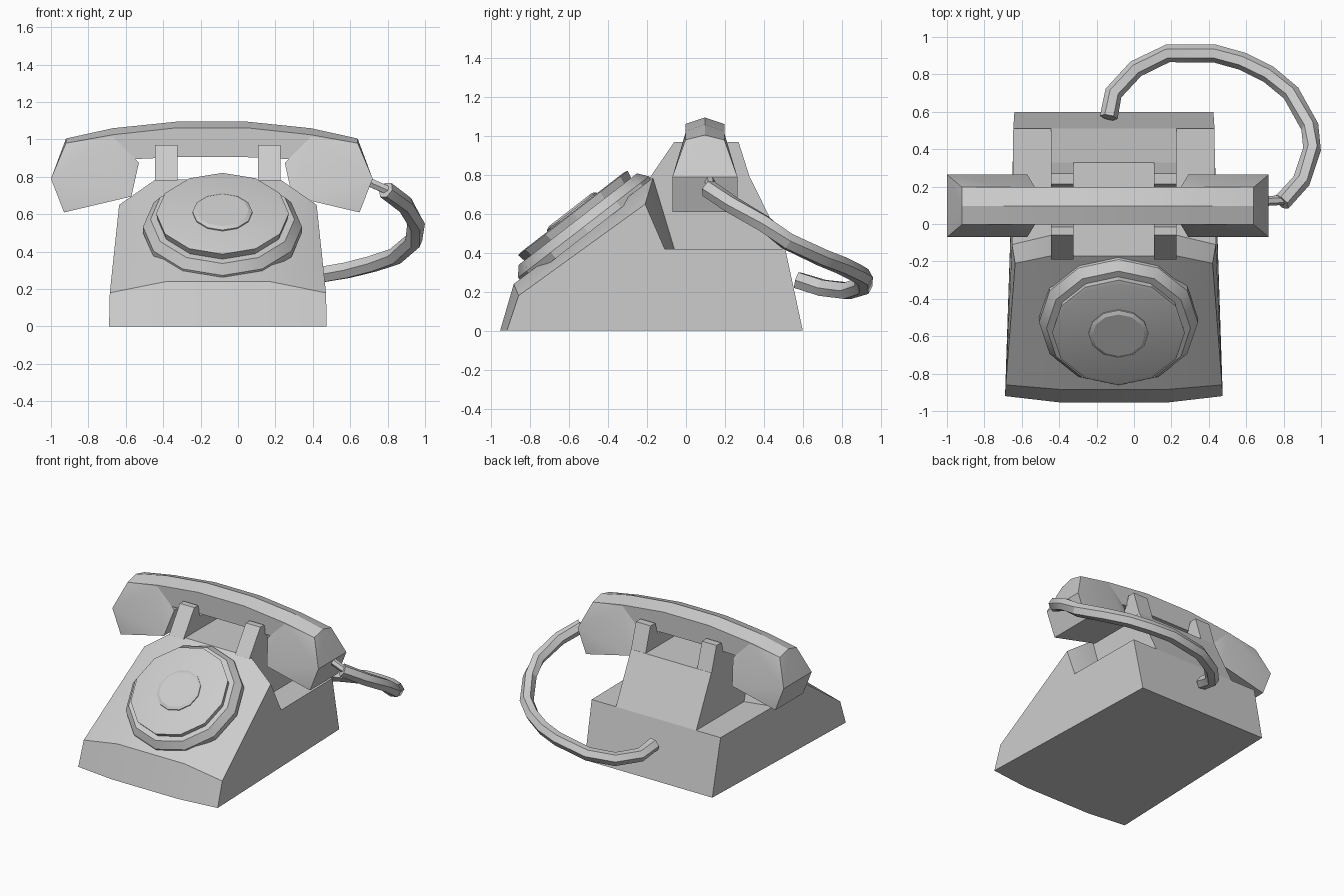
import bpy, bmesh, math
from mathutils import Vector, Matrix

if "Cube" in bpy.data.objects:
    bpy.data.objects.remove(bpy.data.objects["Cube"])

grey = bpy.data.materials.new("warm_grey_plastic")
grey.diffuse_color = (0.6, 0.6, 0.6, 1)
grey.use_nodes = True
grey.node_tree.nodes["Principled BSDF"].inputs["Base Color"].default_value = grey.diffuse_color
CX = -0.1075          # centre line of the body


def finish(name, bm, loc=(0, 0, 0), mirror=False, angle=25):
    bmesh.ops.recalc_face_normals(bm, faces=bm.faces)
    me = bpy.data.meshes.new(name)
    bm.to_mesh(me)
    bm.free()
    ob = bpy.data.objects.new(name, me)
    ob.location = loc
    me.materials.append(grey)
    bpy.context.collection.objects.link(ob)
    if mirror:
        ob.modifiers.new("mirror", 'MIRROR').use_clip = True
    bpy.ops.object.select_all(action='DESELECT')
    ob.select_set(True)
    bpy.context.view_layer.objects.active = ob
    bpy.ops.object.shade_smooth_by_angle(angle=math.radians(angle))
    return ob


def loft(bm, rings, caps=True):
    """Skin a list of equal-length point rings."""
    vs = [[bm.verts.new(p) for p in r] for r in rings]
    n = len(vs[0])
    for a, b in zip(vs, vs[1:]):
        for i in range(n):
            bm.faces.new((a[i], a[(i + 1) % n], b[(i + 1) % n], b[i]))
    if caps:
        bm.faces.new(vs[0])
        bm.faces.new(vs[-1])


def extrude_x(name, profile, x0, x1, **kw):
    bm = bmesh.new()
    loft(bm, [[(x, y, z) for y, z in profile] for x in (x0, x1)])
    return finish(name, bm, (CX, 0, 0), **kw)


# Body: half shell, mirrored
pts = [(0, -.955, 0), (.28, -.955, 0), (.582, -.92, 0),
       (0, -.885, .24), (.28, -.885, .24), (.578, -.86, .18),
       (0, -.17, .785), (.335, -.17, .785), (.528, -.21, .65),
       (0, -.06, .42), (.335, -.06, .42), (.545, -.11, .42),
       (0, .51, .42), (.538, .51, .42), (0, .6, 0), (.532, .6, 0)]
faces = [(0, 1, 4, 3), (1, 2, 5, 4), (3, 4, 7, 6), (4, 5, 8, 7),
         (6, 7, 10, 9), (7, 8, 11, 10), (9, 10, 11, 13, 12),
         (12, 13, 15, 14), (2, 15, 13, 11, 8, 5), (0, 14, 15, 2, 1)]
bm = bmesh.new()
v = [bm.verts.new(p) for p in pts]
for f in faces:
    bm.faces.new([v[i] for i in f])
finish("body", bm, (CX, 0, 0), mirror=True, angle=20)

# Cradle tower and its two notched prongs
extrude_x("cradle_tower", [(-.17, .785), (.33, .785), (.51, .42), (-.06, .42)], -.335, .335)
extrude_x("cradle_prongs", [(-.19, .78), (-.06, .97), (-.015, .97), (.01, .88), (.18, .88),
                            (.215, .97), (.27, .97), (.33, .78)], .215, .336, mirror=True)

# Rotary dial: stacked twelve-sided discs on the slope
tilt = Matrix.Translation((-.083, -.52, .525)) @ Matrix.Rotation(math.radians(37.7), 4, 'X')


def disc(name, rings, n=12):
    bm = bmesh.new()
    loft(bm, [[tilt @ Vector((r * math.sin(i * math.tau / n), r * math.cos(i * math.tau / n), d))
               for i in range(n)] for r, d in rings])
    finish(name, bm)


disc("dial_base", [(.425, -.03), (.425, .01), (.385, .06)])
disc("finger_wheel", [(.345, .05), (.355, .10), (.335, .105)])
disc("dial_hub", [(.16, .10), (.16, .112), (.14, .122)])

# Handset grip: pentagon sections along x
HX, HY = -.14, .097
half = [(.19, 1.095, 1.062, .905), (.53, 1.06, 1.025, .89), (.78, 1.005, .98, .86)]
sections = [(-u, *r) for u, *r in reversed(half)] + half
bm = bmesh.new()
loft(bm, [[(x, -.1, b), (x, .1, b), (x, .1, s), (x, 0, t), (x, -.1, s)]
          for x, t, s, b in sections])
finish("handset_grip", bm, (HX, HY, 0))

# Ear and mouth cups: flared hulls
bm = bmesh.new()
for x, h, z in [(.78, .1, .98), (.53, .1, 1.015), (.86, .167, .79), (.79, .167, .61),
                (.43, .167, .695), (.39, .1, .875)]:
    for s in (-1, 1):
        bm.verts.new((x, s * h, z))
bm.verts.new((.78, 0, 1.004))
bmesh.ops.convex_hull(bm, input=bm.verts)
bmesh.ops.dissolve_limit(bm, angle_limit=math.radians(2), verts=bm.verts, edges=bm.edges)
finish("handset_cups", bm, (HX, HY, 0), mirror=True)


# Cord: six-sided tube following a path
def tube(name, path, r, n=6):
    path = [Vector(p) for p in path]
    bm = bmesh.new()
    rings = []
    for i, p in enumerate(path):
        t = (path[min(i + 1, len(path) - 1)] - path[max(i - 1, 0)]).normalized()
        a = t.cross(Vector((0, 0, 1))).normalized()
        b = a.cross(t)
        rings.append([p + r * (a * math.cos(k * math.tau / n) + b * math.sin(k * math.tau / n))
                      for k in range(n)])
    loft(bm, rings)
    finish(name, bm)


tube("cord_plug", [(.66, .12, .79), (.83, .13, .715)], .026)
tube("cord", [(.79, .115, .73), (.895, .23, .65), (.952, .4, .55), (.94, .52, .46),
              (.84, .7, .375), (.72, .8, .335), (.58, .87, .3), (.43, .912, .275),
              (.18, .912, .23), (.01, .83, .205), (-.11, .7, .22), (-.135, .57, .26)], .048)
